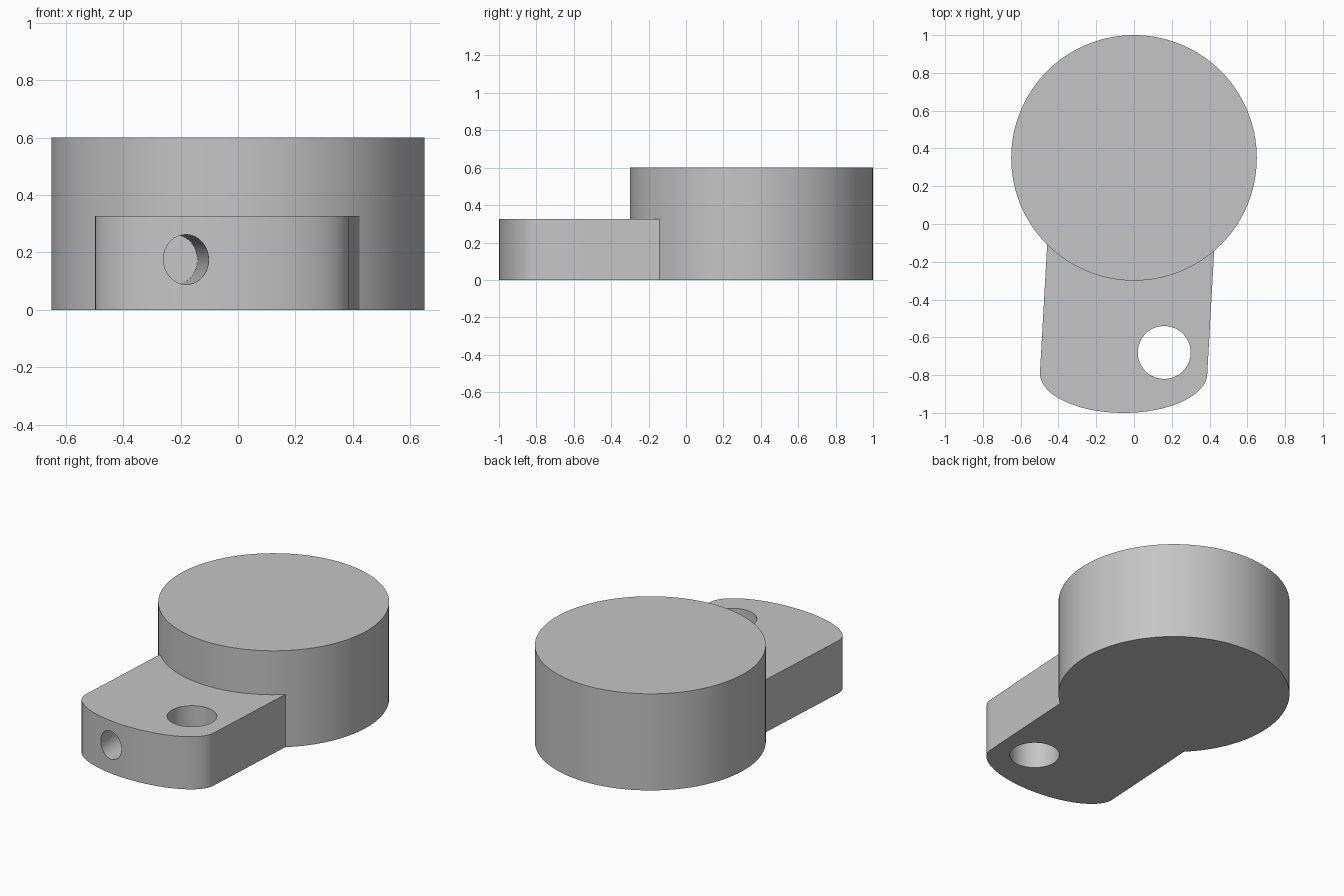
import bpy
import bmesh
import math
from mathutils import Matrix, Vector

cube = bpy.data.objects.get("Cube")
if cube:
    bpy.data.objects.remove(cube, do_unlink=True)

grey = bpy.data.materials.new("plain_grey")
grey.use_nodes = True
grey.diffuse_color = (0.56, 0.56, 0.56, 1)
grey.node_tree.nodes["Principled BSDF"].inputs["Base Color"].default_value = grey.diffuse_color


def add_object(name, bm):
    bmesh.ops.recalc_face_normals(bm, faces=bm.faces)
    mesh = bpy.data.meshes.new(name)
    bm.to_mesh(mesh)
    bm.free()
    mesh.materials.append(grey)
    obj = bpy.data.objects.new(name, mesh)
    bpy.context.collection.objects.link(obj)
    return obj


def cylinder(name, start, end, rx, ry, segments):
    """Elliptical cylinder running from start to end."""
    start, end = Vector(start), Vector(end)
    axis = end - start
    turn = Vector((0, 0, 1)).rotation_difference(axis).to_matrix().to_4x4()
    bm = bmesh.new()
    bmesh.ops.create_cone(bm, cap_ends=True, segments=segments, radius1=1, radius2=1,
                          depth=axis.length,
                          matrix=Matrix.Translation((start + end) / 2) @ turn
                          @ Matrix.Diagonal((rx, ry, 1, 1)))
    return add_object(name, bm)


def combine(target, tool, operation):
    """Apply a boolean and discard the tool object."""
    mod = target.modifiers.new(operation.lower(), "BOOLEAN")
    mod.operation, mod.solver, mod.object = operation, "EXACT", tool
    bpy.context.view_layer.objects.active = target
    bpy.ops.object.modifier_apply(modifier=mod.name)
    bpy.data.objects.remove(tool, do_unlink=True)


# Lug: slightly slanted sides closed by a half-elliptical nose
steps = 48
outline = [(-0.055 - 0.443 * math.cos(math.pi * i / steps),
            -0.79 - 0.21 * math.sin(math.pi * i / steps)) for i in range(steps + 1)]
outline += [(0.438, 0.1), (-0.448, 0.1)]
bm = bmesh.new()
base = bm.faces.new([bm.verts.new((x, y, 0)) for x, y in outline])
top = bmesh.ops.extrude_face_region(bm, geom=[base], use_keep_orig=True)
bmesh.ops.translate(bm, vec=(0, 0, 0.327),
                    verts=[v for v in top["geom"] if isinstance(v, bmesh.types.BMVert)])
lug = add_object("lug", bm)

# Vertical eye and elliptical front bore
combine(lug, cylinder("eye_cutter", (0.16, -0.68, -0.2), (0.16, -0.68, 0.6), 0.14, 0.14, 64),
        "DIFFERENCE")
combine(lug, cylinder("bore_cutter", (-0.175, -1.1, 0.175), (-0.224, -0.2, 0.175),
                      0.078, 0.087, 48), "DIFFERENCE")

# Round body joined with the lug
body = cylinder("round_body_with_lug", (0, 0.35, 0), (0, 0.35, 0.6), 0.65, 0.65, 128)
combine(body, lug, "UNION")

bpy.ops.object.select_all(action="DESELECT")
body.select_set(True)
bpy.context.view_layer.objects.active = body
bpy.ops.object.shade_smooth_by_angle(angle=math.radians(30))
